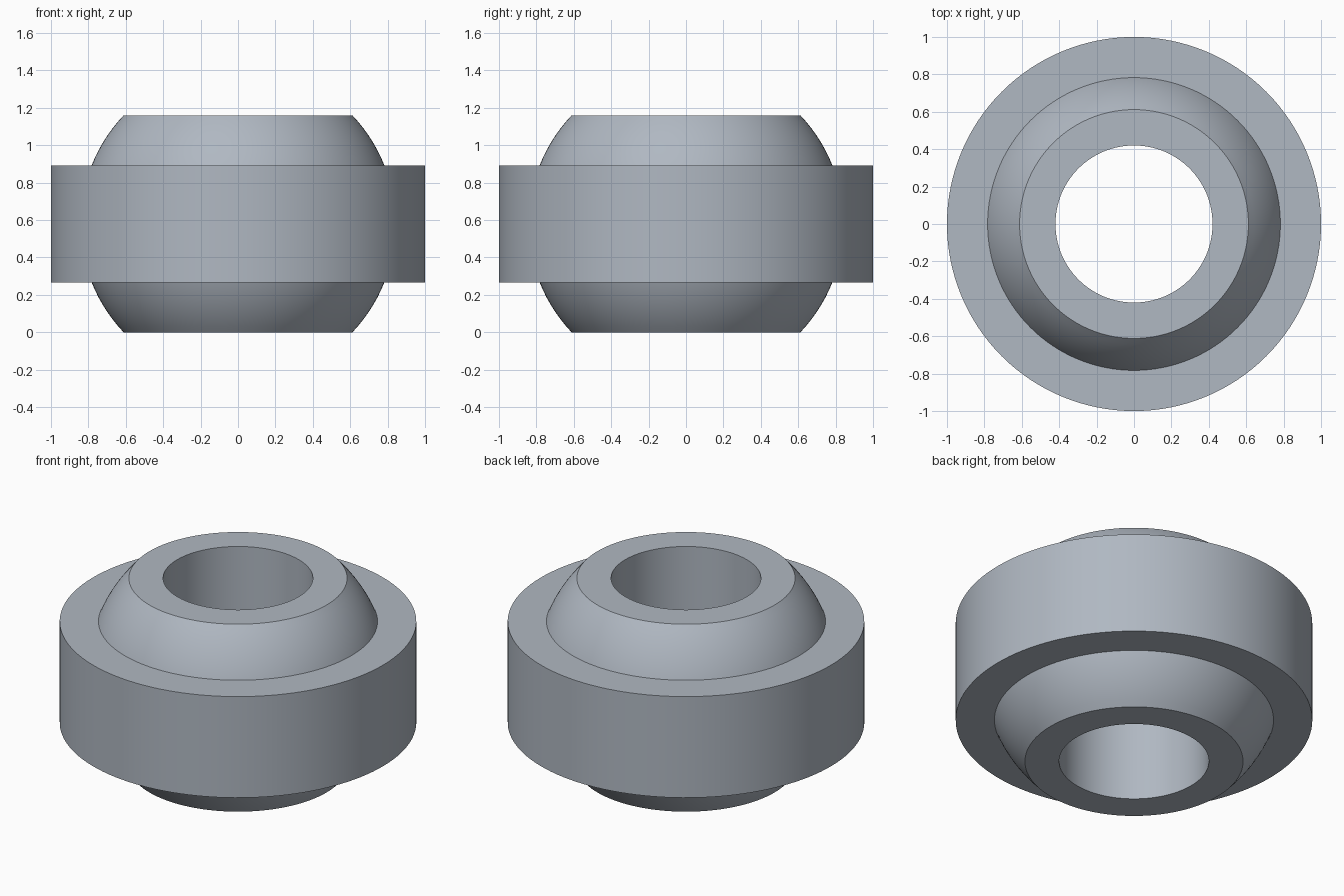
import bpy, bmesh, math

if "Cube" in bpy.data.objects:
    bpy.data.objects.remove(bpy.data.objects["Cube"])

SEGMENTS = 128
MID_Z = 0.58        # centre of the ball
BALL_R = 0.843
BORE_R = 0.42
HALF_BALL = 0.58    # half height of the inner ball
HALF_RING = 0.313   # half height of the outer ring

steel = bpy.data.materials.new("steel_grey")
steel.diffuse_color = (0.434, 0.479, 0.539, 1)
steel.use_nodes = True
steel.node_tree.nodes["Principled BSDF"].inputs["Base Color"].default_value = steel.diffuse_color


def arc(half, steps):
    """Points (radius, z) on the ball from -half to +half height."""
    a = math.asin(half / BALL_R)
    angles = [-a + 2 * a * i / steps for i in range(steps + 1)]
    return [(BALL_R * math.cos(t), MID_Z + BALL_R * math.sin(t)) for t in angles]


def lathe(name, profile):
    """Revolve a closed (radius, z) profile around the z axis."""
    bm = bmesh.new()
    rings = []
    for i in range(SEGMENTS):
        t = 2 * math.pi * i / SEGMENTS
        rings.append([bm.verts.new((r * math.cos(t), r * math.sin(t), z))
                      for r, z in profile])
    n = len(profile)
    for i in range(SEGMENTS):
        a, b = rings[i], rings[(i + 1) % SEGMENTS]
        for j in range(n):
            k = (j + 1) % n
            bm.faces.new((a[j], b[j], b[k], a[k]))
    bmesh.ops.recalc_face_normals(bm, faces=bm.faces)
    mesh = bpy.data.meshes.new(name)
    bm.to_mesh(mesh)
    bm.free()
    mesh.materials.append(steel)
    obj = bpy.data.objects.new(name, mesh)
    bpy.context.collection.objects.link(obj)
    bpy.ops.object.select_all(action='DESELECT')
    obj.select_set(True)
    bpy.context.view_layer.objects.active = obj
    bpy.ops.object.shade_smooth_by_angle(angle=math.radians(30))
    return obj


# Truncated ball with a straight bore
lathe("inner_ball", arc(HALF_BALL, 28)
      + [(BORE_R, MID_Z + HALF_BALL), (BORE_R, MID_Z - HALF_BALL)])

# Outer ring with a spherical seat
lathe("outer_ring", arc(HALF_RING, 16)
      + [(1.0, MID_Z + HALF_RING), (1.0, MID_Z - HALF_RING)])
